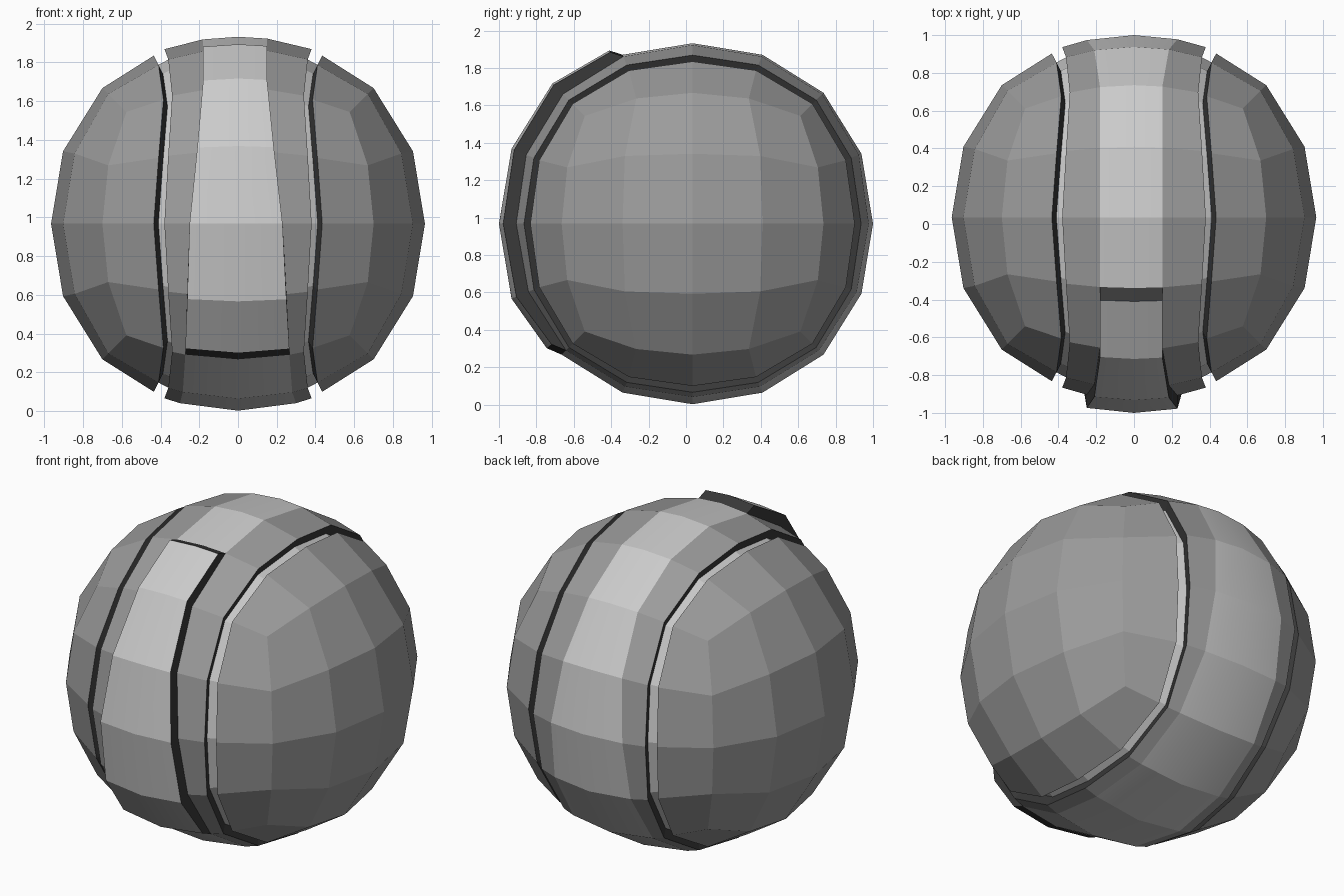
import bpy, bmesh
from math import sin, cos, pi, atan2, sqrt
from mathutils import Vector

if "Cube" in bpy.data.objects:
    bpy.data.objects.remove(bpy.data.objects["Cube"])

R, CY, CZ, N = 0.965, 0.035, 0.967, 16
STEP = 2 * pi / N
# half widths of the centre panel (left, right), every 22.5 deg from top to bottom
WIDTHS = [(.18, .15), (.18, .15), (.18, .15), (.21, .185), (.25, .23),
          (.262, .25), (.272, .265), (.285, .28), (.30, .30)]
LIGHT, DARK, BLACK = 0, 1, 2
MATS = []
for mat_name, g in (("light_grey", .8), ("dark_grey", .33), ("black", .04)):
    m = bpy.data.materials.new(mat_name)
    m.diffuse_color = (g, g, g, 1)
    m.use_nodes = True
    m.node_tree.nodes["Principled BSDF"].inputs["Base Color"].default_value = m.diffuse_color
    MATS.append(m)


def widths(k):
    d = (k - 4) % N
    return WIDTHS[min(d, N - d)]


def shell(n):
    """Radius of the slightly boxy ball in direction n."""
    return R + 0.05 * (1 - sum(c ** 4 for c in n))


def on_shell(x, k):
    """Distance from the x axis of the ball surface at x and ring k."""
    s = sqrt(R * R - x * x)
    r = shell(Vector((x, s * cos(k * STEP), s * sin(k * STEP))).normalized())
    return sqrt(r * r - x * x)


def point(x, r, k):
    return Vector((x, CY - r * cos(k * STEP), CZ + r * sin(k * STEP)))


def rim(k):
    """Edge of the side dome, waving with the cube-sphere topology."""
    x = 0.41 + 0.025 * cos(4 * k * STEP)
    return x, on_shell(x, k) - 0.012


def panel(k):
    """Cross-section of the centre panel at ring k."""
    wl, wr = widths(k)
    return [(-wl, on_shell(wl, k)), (0, on_shell(0, k)), (wr, on_shell(wr, k))]


def add(bm, verts, mat):
    f = bm.faces.new(verts)
    f.material_index = mat
    return f


def add_panel(bm, a, b):
    """Two quads shaded as one smooth face across the middle edge."""
    for i in (0, 1):
        add(bm, (a[i], a[i + 1], b[i + 1], b[i]), LIGHT).smooth = True
    bm.edges.get((a[1], b[1])).tag = True


def finish(bm, name):
    for e in bm.edges:
        e.smooth = e.tag
    me = bpy.data.meshes.new(name)
    bm.to_mesh(me)
    bm.free()
    for m in MATS:
        me.materials.append(m)
    ob = bpy.data.objects.new(name, me)
    bpy.context.collection.objects.link(ob)
    return ob


# Side domes: half of a cube sphere with its open loop moved to the groove
bm = bmesh.new()
bmesh.ops.create_cube(bm, size=2)
for _ in range(2):
    bmesh.ops.subdivide_edges(bm, edges=bm.edges[:], cuts=1, use_grid_fill=True)
    for v in bm.verts:
        v.co.normalize()
bmesh.ops.delete(bm, geom=[v for v in bm.verts if v.co.x < 0.1], context='VERTS')
for v in bm.verts:
    if v.co.x < 0.44:
        k = round(atan2(v.co.z, -v.co.y) / STEP)
        v.co = point(*rim(k), k)
    else:
        v.co = v.co * shell(v.co) + Vector((0, CY, CZ))
for f in bm.faces:
    f.material_index = DARK
for e in bm.edges:
    e.tag = False
dome = finish(bm, "side_domes")
dome.modifiers.new("mirror", 'MIRROR')


# Centre band with a sunken groove on each side
def band_profile(k):
    dx, dr = rim(k)
    ex = 0.36 + 0.02 * cos(4 * k * STEP)
    er = on_shell(ex, k)
    half = [(dx, dr), (dx * .945, dr * .945), (ex * .945, er * .94), (ex, er)]
    return [(-x, r) for x, r in half] + panel(k) + half[::-1]


RAISED = [k % N for k in range(-2, 3)]      # segments under the raised strip
SIDE = {0: BLACK, 1: LIGHT, 2: BLACK, 3: DARK, 6: DARK, 7: BLACK, 8: LIGHT, 9: BLACK}
bm = bmesh.new()
rings = [[bm.verts.new(point(x, r, k)) for x, r in band_profile(k)] for k in range(N)]
for k in range(N):
    a, b = rings[k], rings[(k + 1) % N]
    for i, mat in SIDE.items():
        add(bm, (a[i], a[i + 1], b[i + 1], b[i]), mat)
    if k not in RAISED:
        add_panel(bm, a[4:7], b[4:7])
finish(bm, "centre_band")

# Raised strip on the front, with dark side walls and slanted end caps
bm = bmesh.new()
rings = []
for k in range(-2, 4):
    top_k = {-2: -1.8, 3: 2.86}.get(k, k)
    lift = {-2: 0.035, 3: 0.05}.get(k, 0.07)
    low = [bm.verts.new(point(x, r, k)) for x, r in panel(k)]
    top = [bm.verts.new(point(x, r + lift, top_k)) for x, r in panel(k)]
    rings.append((low, top))
for (la, ta), (lb, tb) in zip(rings, rings[1:]):
    add_panel(bm, ta, tb)
    add(bm, (la[0], ta[0], tb[0], lb[0]), BLACK)
    add(bm, (ta[2], la[2], lb[2], tb[2]), BLACK)
for low, top in (rings[0], rings[-1][::-1]):
    for i in (0, 1):
        add(bm, (low[i], low[i + 1], top[i + 1], top[i]), BLACK)
finish(bm, "raised_strip")
